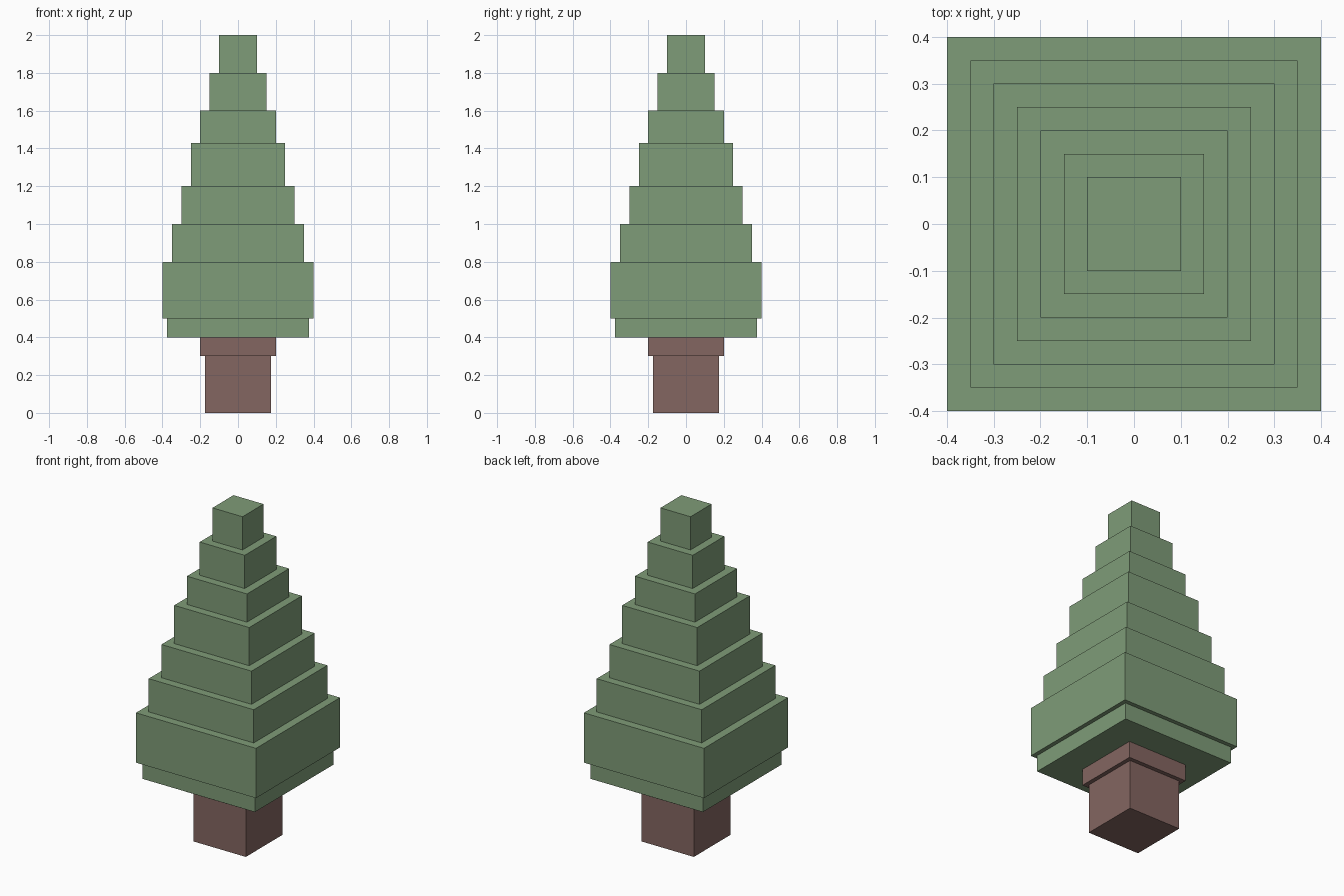
import bpy
import bmesh
from mathutils import Matrix

cube = bpy.data.objects.get("Cube")
if cube:
    bpy.data.objects.remove(cube, do_unlink=True)


def make_material(name, rgb):
    mat = bpy.data.materials.new(name)
    mat.use_nodes = True
    color = (*rgb, 1.0)
    mat.diffuse_color = color
    mat.node_tree.nodes["Principled BSDF"].inputs["Base Color"].default_value = color
    return mat


def add_block(name, half_width, bottom, top, mat):
    """Square block centred on the z axis between two heights."""
    bm = bmesh.new()
    size = Matrix.Diagonal((2 * half_width, 2 * half_width, top - bottom, 1))
    bmesh.ops.create_cube(bm, size=1, matrix=Matrix.Translation((0, 0, (bottom + top) / 2)) @ size)
    mesh = bpy.data.meshes.new(name)
    bm.to_mesh(mesh)
    bm.free()
    mesh.materials.append(mat)
    obj = bpy.data.objects.new(name, mesh)
    bpy.context.collection.objects.link(obj)
    return obj


leaf_green = make_material("leaf_green", (0.212, 0.333, 0.188))
bark_brown = make_material("bark_brown", (0.231, 0.133, 0.119))

# Trunk with a slightly wider collar under the foliage
add_block("trunk", 0.175, 0.0, 0.3, bark_brown)
add_block("trunk_collar", 0.2, 0.3, 0.4, bark_brown)

# Foliage: narrow skirt, then tiers stepping in towards the tip
add_block("foliage_skirt", 0.375, 0.4, 0.5, leaf_green)
levels = [0.5, 0.8, 1.0, 1.2, 1.43, 1.6, 1.8, 2.0]
for i, (bottom, top) in enumerate(zip(levels, levels[1:])):
    add_block(f"foliage_tier_{i + 1}", 0.4 - 0.05 * i, bottom, top, leaf_green)
